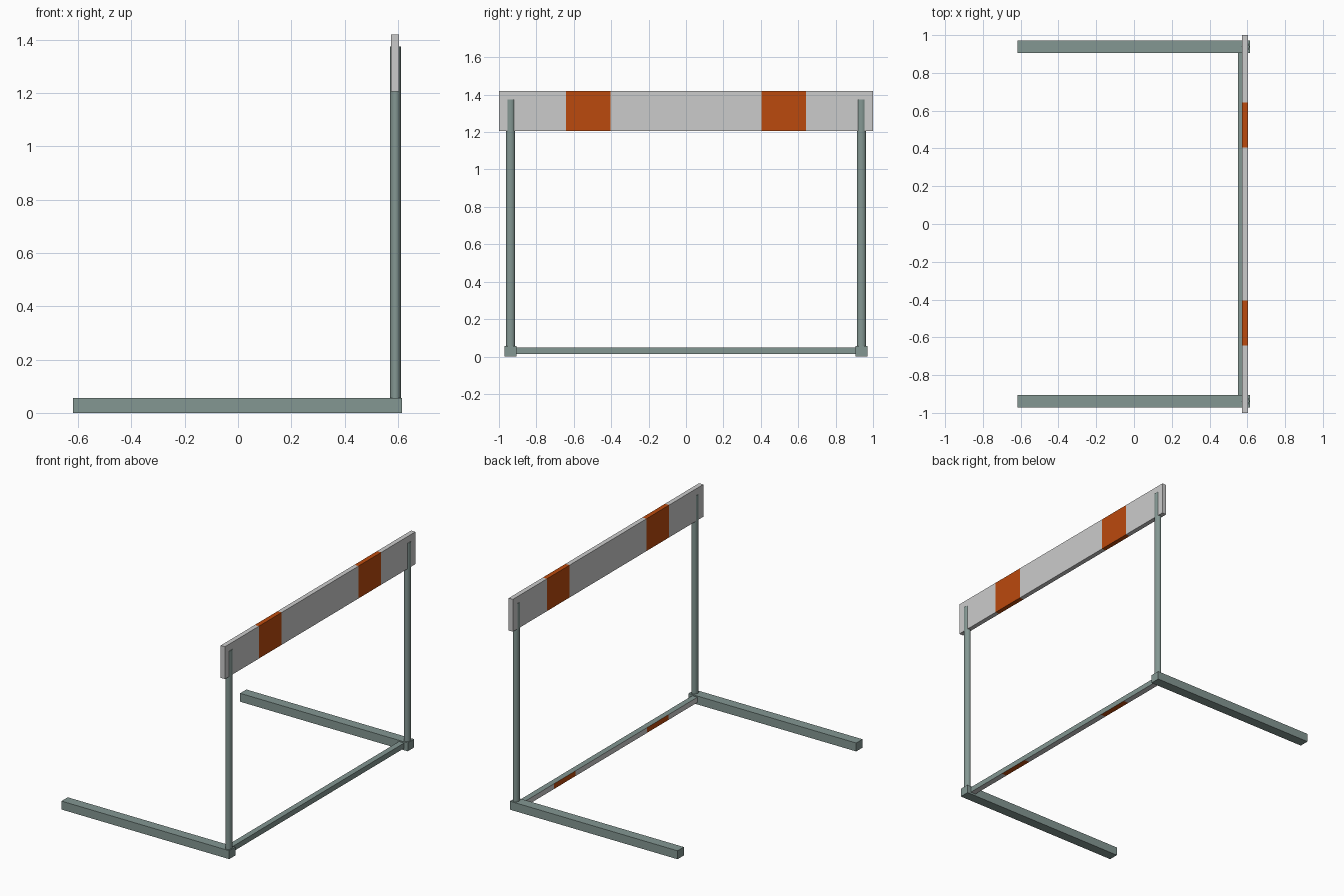
import bpy, bmesh, math
from mathutils import Vector, Matrix

if "Cube" in bpy.data.objects:
    bpy.data.objects.remove(bpy.data.objects["Cube"])


def material(name, rgb):
    m = bpy.data.materials.new(name)
    m.diffuse_color = (*rgb, 1)
    m.use_nodes = True
    m.node_tree.nodes["Principled BSDF"].inputs["Base Color"].default_value = m.diffuse_color
    return m


GREEN = material("grey green metal", (0.23, 0.31, 0.29))
WHITE = material("off white", (0.60, 0.60, 0.60))
ORANGE = material("orange", (0.50, 0.068, 0.004))


def finish(name, bm, mats):
    me = bpy.data.meshes.new(name)
    bm.to_mesh(me)
    bm.free()
    for m in mats:
        me.materials.append(m)
    ob = bpy.data.objects.new(name, me)
    bpy.context.collection.objects.link(ob)
    return ob


def box(lo, hi):
    lo, hi = Vector(lo), Vector(hi)
    bm = bmesh.new()
    bmesh.ops.create_cube(bm, size=1, matrix=Matrix.Translation((lo + hi) / 2)
                          @ Matrix.Diagonal((*(hi - lo), 1)))
    return bm


def stripe(bm, inner, outer, faces_painted):
    """Cut across y at the stripe edges, then colour painted faces."""
    for y in (-outer, -inner, inner, outer):
        bmesh.ops.bisect_plane(bm, geom=bm.verts[:] + bm.edges[:] + bm.faces[:],
                               plane_co=(0, y, 0), plane_no=(0, 1, 0))
    bm.normal_update()
    for f in bm.faces:
        if faces_painted(f.normal):
            y = abs(f.calc_center_median().y)
            f.material_index = 2 if inner < y < outer else 1


# striped top board
bm = box((0.573, -1, 1.205), (0.604, 1, 1.42))
stripe(bm, 0.404, 0.642, lambda n: True)
finish("top_board", bm, [GREEN, WHITE, ORANGE])

# low crossbar, striped on its back and underside
bm = box((0.55, -0.906, 0.013), (0.588, 0.906, 0.048))
stripe(bm, 0.375, 0.60, lambda n: n.x < -0.5 or n.z < -0.5)
finish("crossbar", bm, [GREEN, WHITE, ORANGE])

# feet and uprights on both sides
for side, label in ((-1, "near"), (1, "far")):
    y = 0.938 * side
    finish(label + "_foot", box((-0.618, y - 0.033, 0), (0.615, y + 0.033, 0.056)), [GREEN])

    bm = bmesh.new()
    z0, z1 = 0.03, 1.375
    bmesh.ops.create_cone(bm, cap_ends=True, segments=12, radius1=1, radius2=1, depth=z1 - z0,
                          matrix=Matrix.Translation((0.5905, y, (z0 + z1) / 2))
                          @ Matrix.Diagonal((0.0205, 0.025, 1, 1)))
    post = finish(label + "_upright", bm, [GREEN])
    for p in post.data.polygons:
        p.use_smooth = abs(p.normal.z) < 0.5
